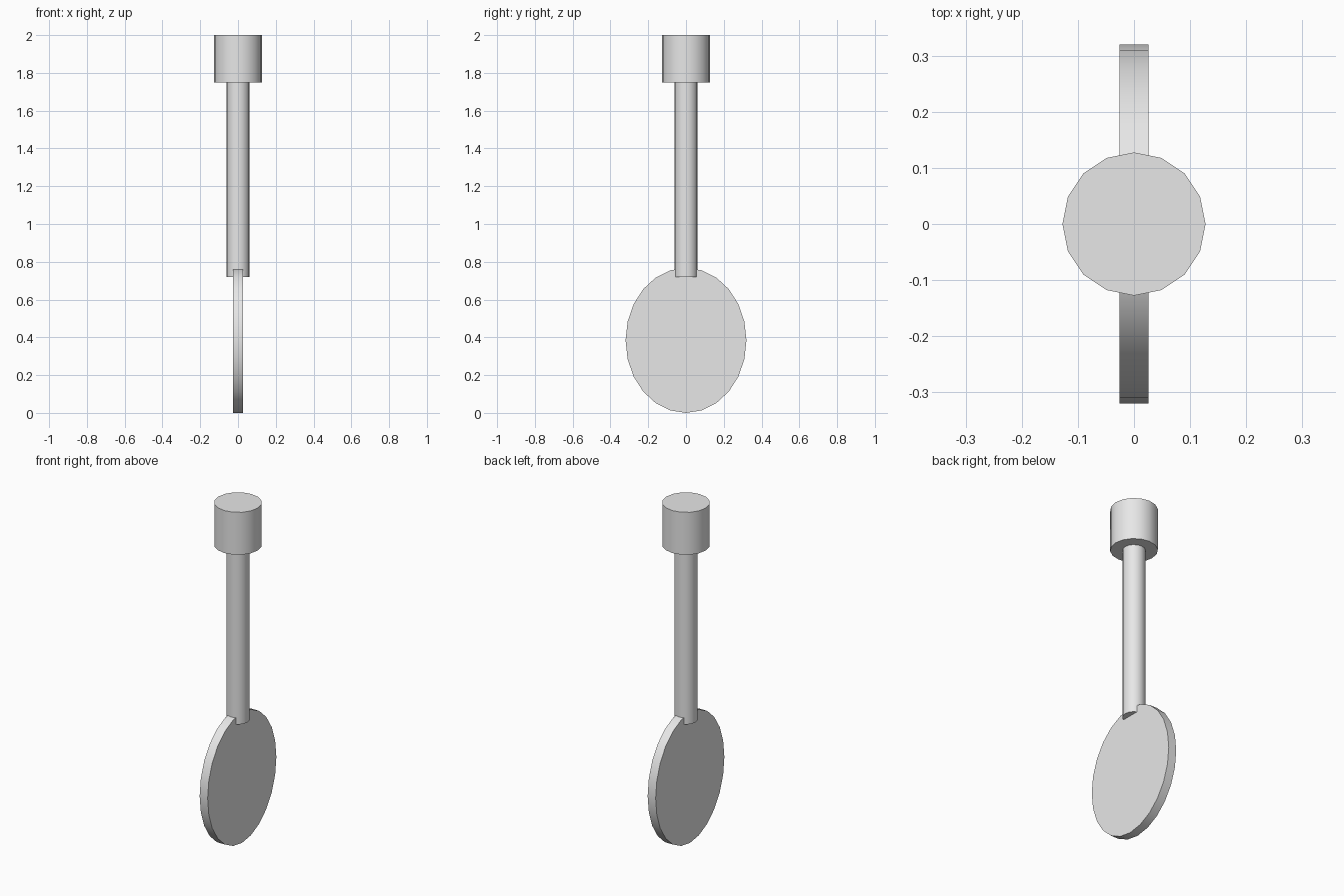
import bpy
import math

cube = bpy.data.objects.get("Cube")
if cube:
    bpy.data.objects.remove(cube, do_unlink=True)

grey = bpy.data.materials.new("light_grey")
grey.use_nodes = True
colour = (0.8, 0.8, 0.8, 1)
grey.diffuse_color = colour
grey.node_tree.nodes["Principled BSDF"].inputs["Base Color"].default_value = colour


def cylinder(name, sides, size, centre_z, turn=0.0):
    """Capped cylinder scaled to size, optionally turned about y."""
    bpy.ops.mesh.primitive_cylinder_add(vertices=sides, radius=0.5, depth=1)
    obj = bpy.context.object
    obj.name = name
    obj.rotation_euler.y = turn
    bpy.ops.object.transform_apply(rotation=True)
    obj.scale = size
    bpy.ops.object.transform_apply(scale=True)
    obj.location.z = centre_z
    obj.data.materials.append(grey)
    bpy.ops.object.shade_smooth_by_angle(angle=math.radians(35))
    return obj


# Cap at the top, straight rod, and upright oval disc at the bottom
cylinder("top_cap", 16, (0.255, 0.255, 0.25), 1.875)
cylinder("rod", 16, (0.124, 0.124, 1.04), 1.24)
cylinder("oval_disc", 24, (0.052, 0.64, 0.768), 0.384, math.pi / 2)
